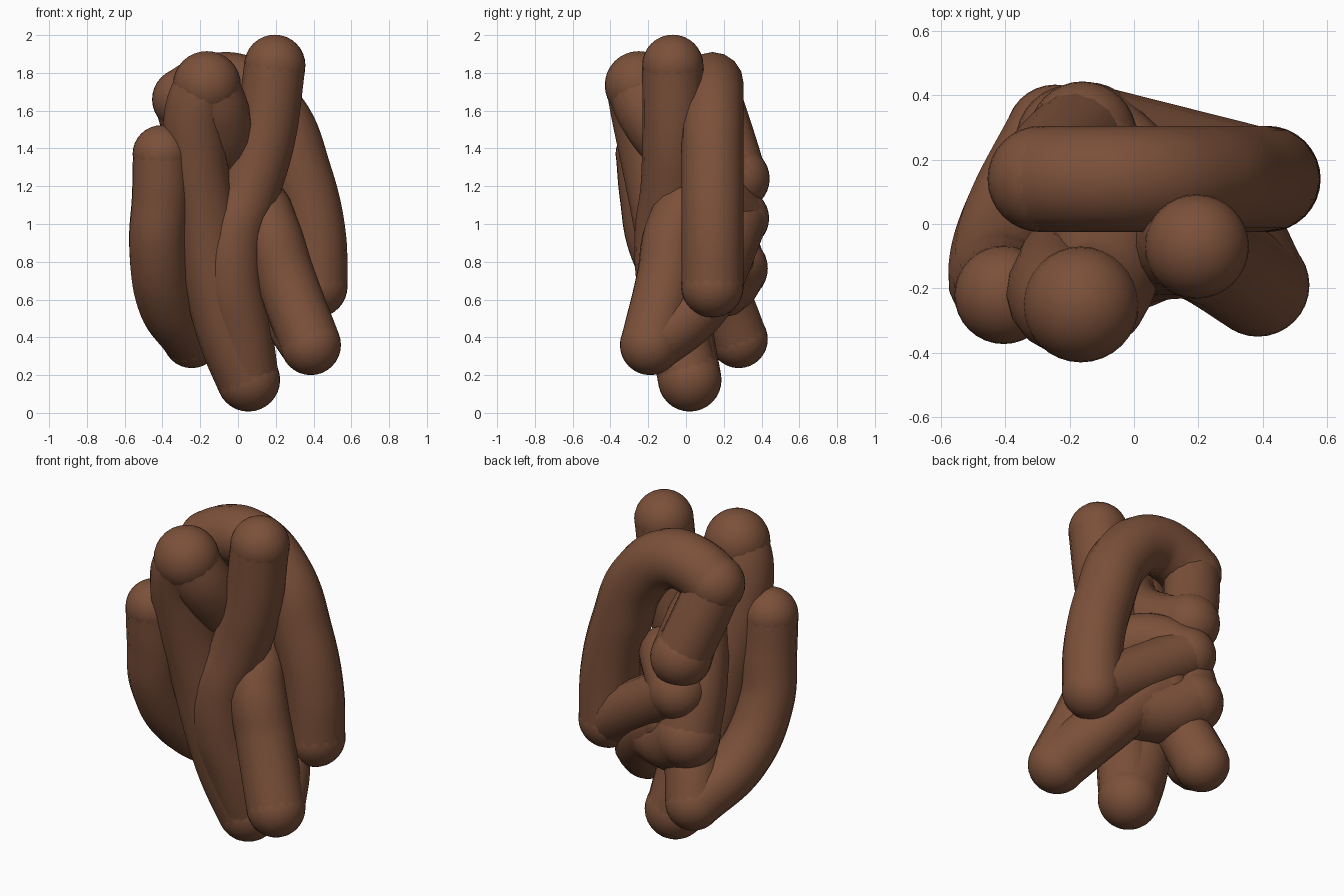
import bpy

if "Cube" in bpy.data.objects:
    bpy.data.objects.remove(bpy.data.objects["Cube"])

brown = bpy.data.materials.new("warm brown")
brown.diffuse_color = (0.2, 0.081, 0.042, 1)
brown.use_nodes = True
brown.node_tree.nodes["Principled BSDF"].inputs["Base Color"].default_value = brown.diffuse_color


def ball(name, p, r):
    bpy.ops.mesh.primitive_uv_sphere_add(segments=32, ring_count=16, radius=r, location=p)
    o = bpy.context.object
    o.name = name
    o.data.materials.append(brown)
    bpy.ops.object.shade_smooth()


def strand(name, pts, r):
    """Round tube through the points, thickness r, rounded at both ends."""
    cu = bpy.data.curves.new(name, 'CURVE')
    cu.dimensions = '3D'
    cu.bevel_depth = r
    cu.bevel_resolution = 6
    cu.resolution_u = 12
    sp = cu.splines.new('BEZIER')
    sp.bezier_points.add(len(pts) - 1)
    for b, p in zip(sp.bezier_points, pts):
        b.co = p
        b.handle_left_type = b.handle_right_type = 'AUTO'
    cu.materials.append(brown)
    o = bpy.data.objects.new(name, cu)
    bpy.context.collection.objects.link(o)
    bpy.ops.object.select_all(action='DESELECT')
    bpy.context.view_layer.objects.active = o
    o.select_set(True)
    bpy.ops.object.convert(target='MESH')
    bpy.ops.object.shade_smooth()
    ball(name + "_start_cap", pts[0], r)
    ball(name + "_end_cap", pts[-1], r)


# turning points shared by neighbouring strands
low_turn = (0.055, 0.02, 0.175)
front_top = (-0.165, -0.255, 1.735)
back_mid = (-0.16, 0.275, 1.24)
top_left = (-0.29, 0.14, 1.66)
right_low = (0.415, 0.14, 0.67)
back_low = (-0.14, 0.28, 1.03)
front_right_low = (0.385, -0.19, 0.36)
back_bulge = (-0.19, 0.255, 0.765)
left_low = (-0.245, 0.28, 0.39)

# strand from the highest tip down to the lowest turn
strand("tip_strand", [(0.195, -0.07, 1.84), (0.14, -0.07, 1.45), (0.06, -0.08, 1.18),
                      (-0.02, -0.11, 0.95), (-0.03, -0.1, 0.7), (0.02, -0.04, 0.42), low_turn], 0.162)
# front strand back up and over
strand("front_strand", [low_turn, (-0.04, -0.02, 0.4), (-0.11, -0.06, 0.66),
                        (-0.17, -0.11, 1.0), (-0.225, -0.19, 1.4), (-0.215, -0.235, 1.62), front_top], 0.168)
ball("front_strand_top", (-0.165, -0.25, 1.735), 0.18)
strand("inner_strand", [front_top, (-0.105, -0.19, 1.58), (-0.085, -0.02, 1.38),
                        (-0.12, 0.16, 1.27), back_mid], 0.168)
# rear strand up to the top and the big arch on the right
strand("rear_upper_strand", [back_mid, (-0.23, 0.21, 1.45), top_left], 0.155)
strand("arch", [top_left, (-0.17, 0.14, 1.725), (0.0, 0.14, 1.735), (0.2, 0.14, 1.58),
                (0.33, 0.14, 1.27), (0.405, 0.14, 0.95), right_low], 0.165)
# diagonal strand across the back
strand("rear_diagonal", [right_low, back_low], 0.153)
# strand through the middle, out to the front right
strand("front_right_strand", [back_low, (0.0, 0.15, 1.12), (0.1, 0.03, 1.1), (0.17, -0.06, 0.96),
                              (0.245, -0.1, 0.73), front_right_low], 0.16)
strand("under_strand", [front_right_low, (0.27, 0.02, 0.52), (0.12, 0.15, 0.69), (-0.04, 0.2, 0.8)], 0.158)
# rear bulge and the core strand rising from it
strand("rear_bulge", [(0.1, 0.13, 0.68), (-0.06, 0.2, 0.69), back_bulge], 0.178)
strand("core_strand", [back_bulge, (-0.18, 0.17, 1.0), (-0.1, 0.03, 1.3)], 0.172)
# strand on the left, turning up into the core
strand("left_strand", [(-0.405, -0.22, 1.37), (-0.41, -0.2, 1.15), (-0.425, -0.15, 0.88),
                       (-0.38, 0.02, 0.59), left_low], 0.153)
strand("left_return", [left_low, (-0.19, 0.21, 0.57), (-0.1, 0.12, 0.75)], 0.153)
